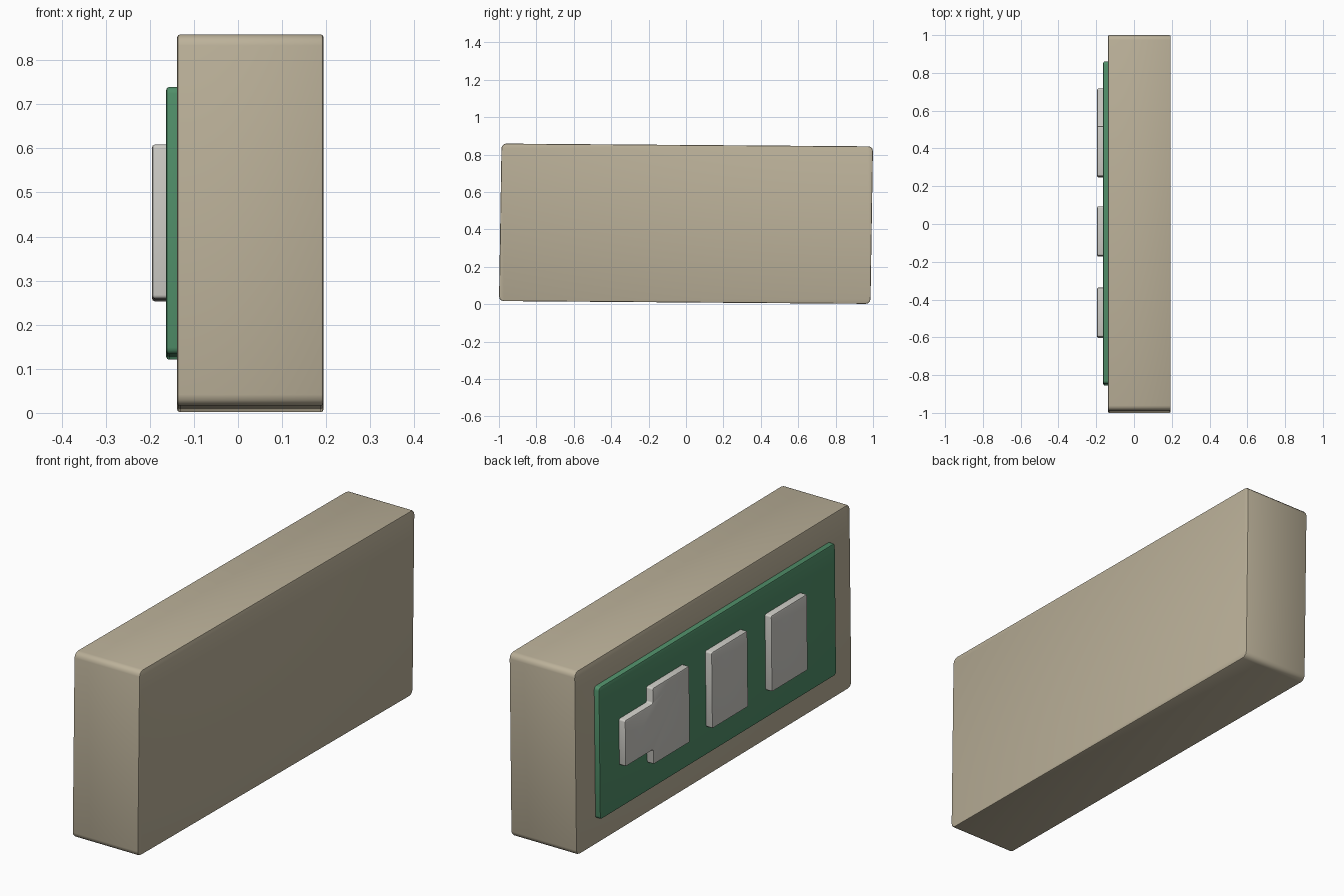
import bpy
import bmesh
import math

if "Cube" in bpy.data.objects:
    bpy.data.objects.remove(bpy.data.objects["Cube"])

MID_Z = 0.43


def material(name, rgb):
    mat = bpy.data.materials.new(name)
    mat.diffuse_color = (*rgb, 1)
    mat.use_nodes = True
    mat.node_tree.nodes["Principled BSDF"].inputs["Base Color"].default_value = mat.diffuse_color
    return mat


def slab(name, outline, x0, x1, corner, rim, mat, both_rims=False):
    """Extrude a y/z outline along x, round its corners and soften its rims."""
    bm = bmesh.new()
    face = bm.faces.new([bm.verts.new((x0, y, z)) for y, z in outline])
    ext = bmesh.ops.extrude_face_region(bm, geom=[face], use_keep_orig=True)
    for v in ext["geom"]:
        if isinstance(v, bmesh.types.BMVert):
            v.co.x = x1
    bmesh.ops.recalc_face_normals(bm, faces=bm.faces)
    sides = [e for e in bm.edges if abs(e.verts[0].co.x - e.verts[1].co.x) > 1e-4]
    bmesh.ops.bevel(bm, geom=sides, offset=corner, segments=3, profile=0.5,
                    affect='EDGES')
    ends = [x0, x1] if both_rims else [x0]
    rims = [e for e in bm.edges
            if any(all(abs(v.co.x - x) < 1e-4 for v in e.verts) for x in ends)]
    bmesh.ops.bevel(bm, geom=rims, offset=rim, segments=2, profile=0.5,
                    affect='EDGES')
    # slight hand-placed lean shared by all parts
    for v in bm.verts:
        y, z = v.co.y, v.co.z
        v.co.y = y + 0.016 * (z - MID_Z)
        v.co.z = z - 0.0075 * y
    bmesh.ops.recalc_face_normals(bm, faces=bm.faces)
    mesh = bpy.data.meshes.new(name)
    bm.to_mesh(mesh)
    bm.free()
    mesh.materials.append(mat)
    obj = bpy.data.objects.new(name, mesh)
    bpy.context.collection.objects.link(obj)
    bpy.ops.object.select_all(action='DESELECT')
    obj.select_set(True)
    bpy.context.view_layer.objects.active = obj
    bpy.ops.object.shade_smooth_by_angle(angle=math.radians(40))
    return obj


def rect(y0, y1, z0, z1):
    return [(y0, z0), (y1, z0), (y1, z1), (y0, z1)]


beige = material("beige", (0.50, 0.44, 0.32))
green = material("green", (0.08, 0.27, 0.14))
grey = material("light_grey", (0.60, 0.59, 0.55))

# main block
slab("casing", rect(-0.993, 0.993, 0.009, 0.851), -0.138, 0.194,
     0.025, 0.006, beige, both_rims=True)

# raised panel on the left face
slab("panel", rect(-0.85, 0.855, 0.127, 0.733), -0.163, -0.137,
     0.015, 0.007, green)

# two plain keys
for i, y in enumerate((-0.47, -0.04)):
    slab(f"key_{i + 1}", rect(y - 0.13, y + 0.13, 0.255, 0.604), -0.195, -0.162,
         0.008, 0.006, grey)

# key with a stepped side arm
slab("stepped_key", [(0.25, 0.257), (0.515, 0.257), (0.515, 0.325), (0.715, 0.325),
                     (0.715, 0.537), (0.515, 0.537), (0.515, 0.607), (0.25, 0.607)],
     -0.195, -0.162, 0.008, 0.006, grey)
